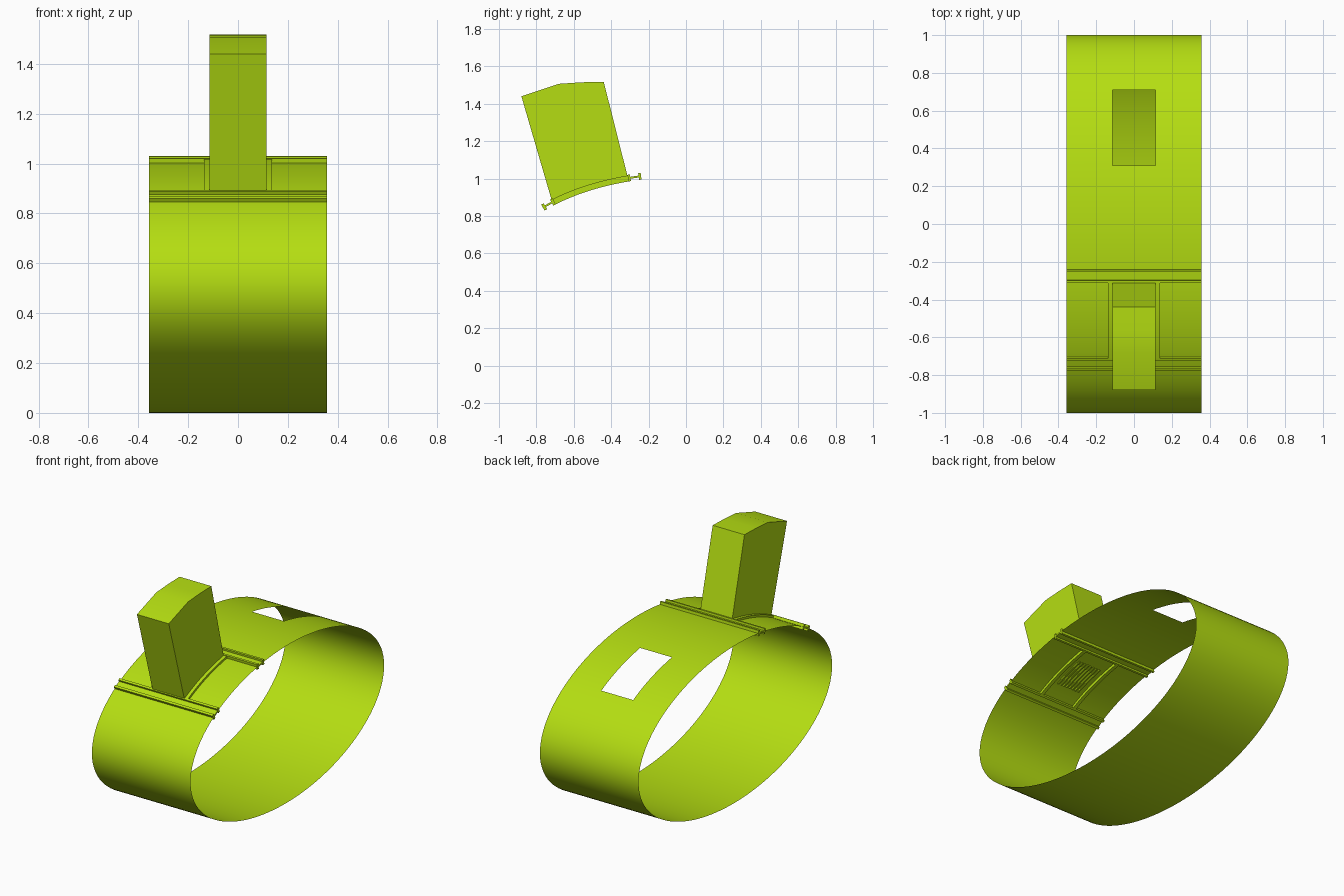
import bpy, bmesh, math
from mathutils import Vector

if "Cube" in bpy.data.objects:
    bpy.data.objects.remove(bpy.data.objects["Cube"])

A, B = 1.0, 0.514          # ellipse half-length (y) and half-height (z)
W, HW = 0.357, 0.115       # half-width of the band and of its windows

lime = bpy.data.materials.new("lime")
lime.diffuse_color = (0.46, 0.73, 0.006, 1)
lime.use_nodes = True
lime.node_tree.nodes["Principled BSDF"].inputs["Base Color"].default_value = lime.diffuse_color


def finish(name, bm, recalc=True):
    if recalc:
        bmesh.ops.recalc_face_normals(bm, faces=bm.faces)
    me = bpy.data.meshes.new(name)
    bm.to_mesh(me)
    bm.free()
    ob = bpy.data.objects.new(name, me)
    bpy.context.collection.objects.link(ob)
    me.materials.append(lime)
    bpy.ops.object.select_all(action='DESELECT')
    ob.select_set(True)
    bpy.context.view_layer.objects.active = ob
    bpy.ops.object.shade_smooth_by_angle(angle=math.radians(30))
    return ob


def on_band(y, off=0.0):
    """Point (y, z) on the upper half of the band, pushed out by off."""
    h = B * math.sqrt(1 - (y / A) ** 2)
    n = Vector((y / A ** 2, h / B ** 2)).normalized()
    return Vector((y, B + h)) + n * off


def prism(bm, profile, x0, x1):
    """Extrude a (y, z) outline along x."""
    a = [bm.verts.new((x0, y, z)) for y, z in profile]
    b = [bm.verts.new((x1, y, z)) for y, z in profile]
    bm.faces.new(a)
    bm.faces.new(b[::-1])
    for i in range(len(a)):
        j = (i + 1) % len(a)
        bm.faces.new((a[i], a[j], b[j], b[i]))


def strip(bm, x0, x1, y0, y1, o0, o1, n=1):
    """Bar that follows the band between y0 and y1."""
    ys = [y0 + (y1 - y0) * i / n for i in range(n + 1)]
    prism(bm, [on_band(y, o0) for y in ys] + [on_band(y, o1) for y in ys[::-1]], x0, x1)


# Thin elliptical band with two rectangular windows
marks = [math.acos(v) for v in (0.71, 0.31, -0.31, -0.71)]
stops = [0] + marks + [math.pi, 2 * math.pi]
angles, windows = [], set()
for k, count in enumerate((16, 10, 14, 10, 16, 64)):
    for i in range(count):
        if k in (1, 3):
            windows.add(len(angles))
        angles.append(stops[k] + (stops[k + 1] - stops[k]) * i / count)
bm = bmesh.new()
rows = [[bm.verts.new((x, A * math.cos(t), B + B * math.sin(t)))
         for x in (-W, -HW, HW, W)] for t in angles]
for i, r in enumerate(rows):
    s = rows[(i + 1) % len(rows)]
    for j in range(3):
        if not (j == 1 and i in windows):
            bm.faces.new((r[j], r[j + 1], s[j + 1], s[j]))
finish("band", bm, recalc=False)

# Tall block standing on the front window, with a faceted top
bm = bmesh.new()
base = [on_band(-0.715 + 0.405 * i / 8) for i in range(9)]
prism(bm, base + [(-0.44, 1.518), (-0.56, 1.515), (-0.68, 1.507), (-0.88, 1.44)], -HW, HW)
finish("block", bm)

# Cross rails: a web on the band with a lip along each edge
for name, y0, y1 in (("front_rail", -0.765, -0.705), ("rear_rail", -0.31, -0.24)):
    bm = bmesh.new()
    strip(bm, -W, W, y0 + 0.013, y1 - 0.013, -0.005, 0.005, 2)
    strip(bm, -W, W, y0, y0 + 0.013, -0.018, 0.018)
    strip(bm, -W, W, y1 - 0.013, y1, -0.018, 0.018)
    finish(name, bm)

# Curved rails along both sides of the block
for name, s in (("left_side_rail", -1), ("right_side_rail", 1)):
    bm = bmesh.new()
    xa, xb = sorted((s * HW, s * (HW + 0.022)))
    strip(bm, xa, xb, -0.705, -0.31, -0.018, 0.014, 10)
    finish(name, bm)

# Grille of thin slats under the block
bm = bmesh.new()
for i in range(8):
    x = -0.077 + 0.022 * i
    strip(bm, x - 0.005, x + 0.005, -0.61, -0.41, -0.008, 0.002, 5)
finish("grille", bm)
